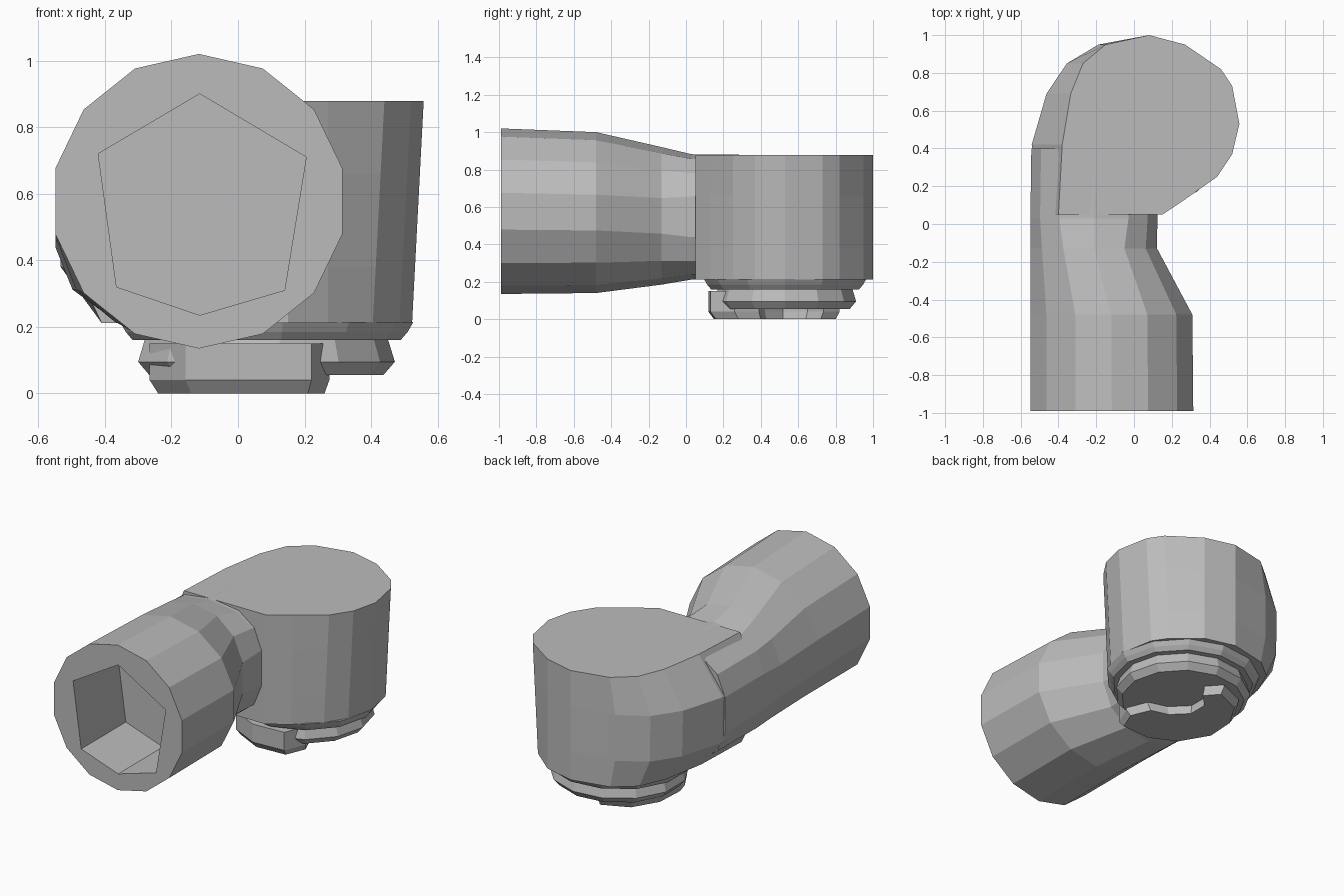
import bpy, bmesh, math

if "Cube" in bpy.data.objects:
    bpy.data.objects.remove(bpy.data.objects["Cube"])

grey = bpy.data.materials.new("light_grey")
grey.diffuse_color = (0.5, 0.5, 0.5, 1)
grey.use_nodes = True
grey.node_tree.nodes["Principled BSDF"].inputs["Base Color"].default_value = grey.diffuse_color


def loft(name, rings):
    """Skin a list of equally long point rings and cap both ends."""
    bm = bmesh.new()
    vs = [[bm.verts.new(p) for p in r] for r in rings]
    n = len(rings[0])
    for a, b in zip(vs, vs[1:]):
        for i in range(n):
            j = (i + 1) % n
            bm.faces.new((a[i], a[j], b[j], b[i]))
    bm.faces.new(vs[0])
    bm.faces.new(vs[-1])
    bmesh.ops.remove_doubles(bm, verts=bm.verts, dist=0.0005)
    bmesh.ops.recalc_face_normals(bm, faces=bm.faces)
    me = bpy.data.meshes.new(name)
    bm.to_mesh(me)
    bm.free()
    me.materials.append(grey)
    ob = bpy.data.objects.new(name, me)
    bpy.context.collection.objects.link(ob)
    return ob


def section(y, x0, x1, z0, z1, power=1.0, n=14):
    """Rounded cross-section of the pipe in the xz plane."""
    pts = []
    for i in range(n):
        t = math.pi / 2 + 2 * math.pi * i / n
        c, s = math.cos(t), math.sin(t)
        c = math.copysign(abs(c) ** power, c)
        s = math.copysign(abs(s) ** power, s)
        pts.append(((x0 + x1) / 2 + c * (x1 - x0) / 2, y,
                    (z0 + z1) / 2 + s * (z1 - z0) / 2))
    return pts


def outline(pts, z, scale=1.0, cx=0.08, cy=0.53):
    """Plan outline at a height, scaled about the drum axis."""
    return [(cx + (x - cx) * scale, cy + (y - cy) * scale, z) for x, y in pts]


# horizontal pipe: six-cornered socket in the front, then the tapering neck
front = section(-0.99, -0.56, 0.325, 0.135, 1.02)
corners = [(-0.115, 0.90), (0.205, 0.71), (0.14, 0.31),
           (-0.115, 0.235), (-0.365, 0.32), (-0.42, 0.72)]
mouth = [min(corners, key=lambda c: math.dist(c, (p[0], p[2]))) for p in front]
loft("pipe", [
    [(x, -0.56, z) for x, z in mouth],
    [(x, -0.99, z) for x, z in mouth],
    front,
    section(-0.48, -0.56, 0.32, 0.14, 1.0),
    section(-0.13, -0.555, 0.13, 0.185, 0.92, 0.9),
    section(0.03, -0.555, 0.13, 0.212, 0.882, 0.75),
    section(0.40, -0.55, 0.14, 0.212, 0.878, 0.75),
])

# vertical drum: the left flank bulges to meet the pipe (third value = bulge)
plan = [(-0.40, 0.05, 0.10), (-0.38, 0.42, 0.17), (-0.335, 0.69, 0.135),
        (-0.27, 0.85, 0.09), (-0.15, 0.95, 0.04), (0.08, 1.0, 0),
        (0.27, 0.95, 0), (0.46, 0.82, 0), (0.52, 0.73, 0), (0.558, 0.53, 0),
        (0.52, 0.37, 0), (0.44, 0.25, 0), (0.27, 0.13, 0), (0.15, 0.05, 0)]


def drum_ring(z, bulge):
    narrow = 0.035 * (0.88 - z) / 0.67
    return [(x - b * bulge - (narrow if x > 0.3 else 0), y, z) for x, y, b in plan]


loft("drum", [drum_ring(0.212, 0.1), drum_ring(0.38, 0.9),
              drum_ring(0.66, 0.95), drum_ring(0.879, 0)])

# stepped collar below the drum
collar = [(0.08 + 0.43 * math.cos(a), 0.53 + 0.42 * math.sin(a))
          for a in (2 * math.pi * i / 13 for i in range(13))]
loft("collar", [outline(collar, 0.16, 0.95), outline(collar, 0.185, 1.0),
                outline(collar, 0.215, 1.04)])
loft("lower_collar", [outline(collar, 0.055, 0.83), outline(collar, 0.095, 0.91),
                      outline(collar, 0.165, 0.86)])

# crescent foot, open towards the back right
foot = [(0.21, 0.16), (0.02, 0.15), (-0.14, 0.23), (-0.24, 0.40),
        (-0.23, 0.58), (-0.14, 0.73), (0.02, 0.80), (0.09, 0.72),
        (0.01, 0.64), (0.01, 0.52), (0.10, 0.43), (0.21, 0.40), (0.26, 0.28)]
loft("foot", [outline(foot, 0.0), outline(foot, 0.04, 1.08),
              outline(foot, 0.15, 1.08)])
